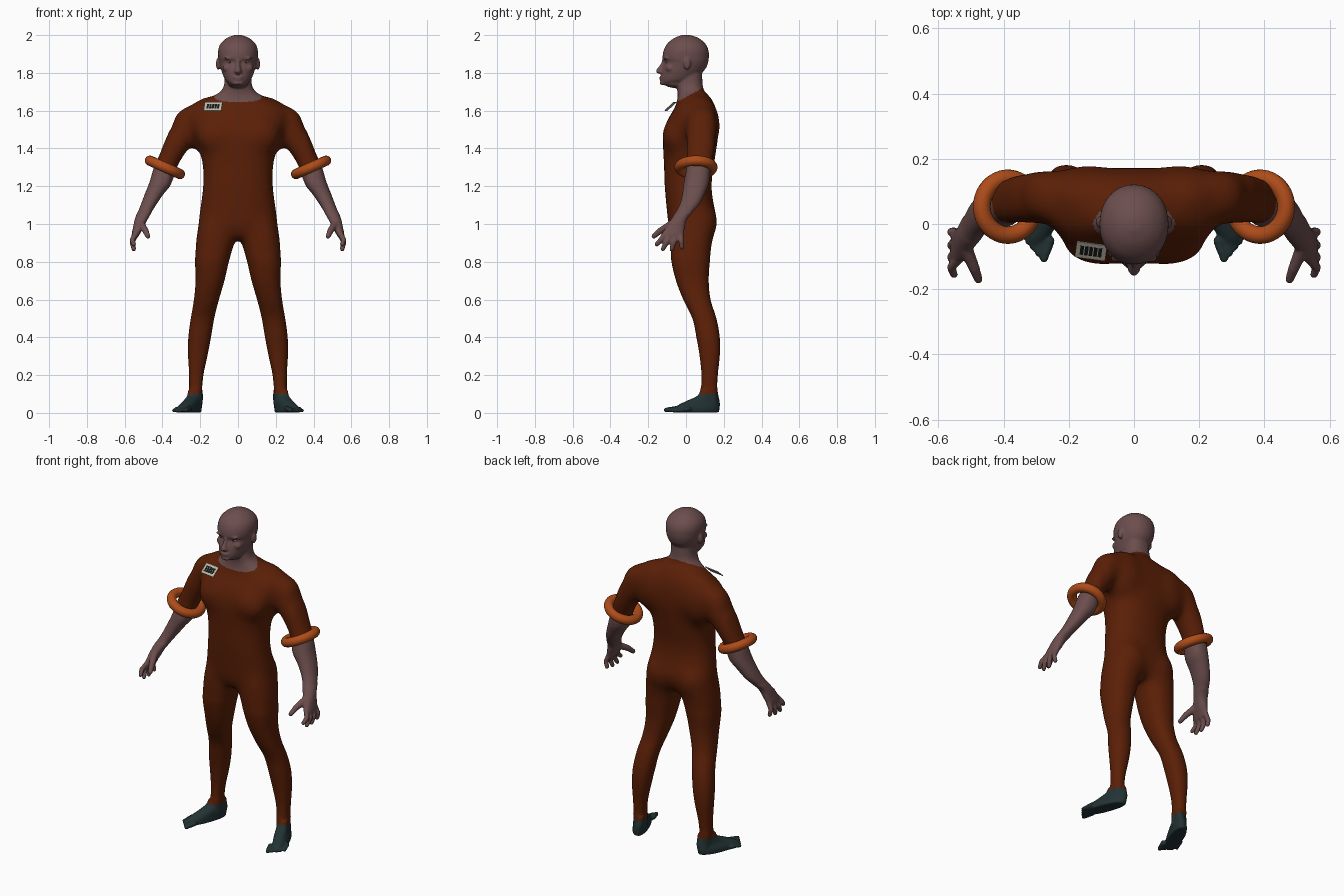
import bpy, bmesh, math
from mathutils import Vector, Matrix, Euler

if "Cube" in bpy.data.objects:
    bpy.data.objects.remove(bpy.data.objects["Cube"], do_unlink=True)


def material(name, rgb):
    m = bpy.data.materials.new(name)
    m.use_nodes = True
    m.diffuse_color = (*rgb, 1)
    shader = next(n for n in m.node_tree.nodes if n.type == 'BSDF_PRINCIPLED')
    shader.inputs["Base Color"].default_value = (*rgb, 1)
    shader.inputs["Roughness"].default_value = 0.7
    return m


suit = material("rust suit", (0.105, 0.014, 0.002))
skin = material("brown skin", (0.15, 0.076, 0.075))
sock = material("dark teal", (0.017, 0.033, 0.035))
orange = material("orange ring", (0.42, 0.072, 0.01))
pale = material("pale patch", (0.52, 0.5, 0.4))
dark = material("near black", (0.01, 0.01, 0.01))

bm = bmesh.new()


def loft(sections, side=1, shear=0.0, sides=40, steps=5, power=2.3):
    """Closed tube through level sections: z, centre x, half width, front y, back y."""
    pts = [Vector(s) for s in sections]
    rows = []
    for i in range(len(pts) - 1):
        a, b, c, d = pts[max(i - 1, 0)], pts[i], pts[i + 1], pts[min(i + 2, len(pts) - 1)]
        for k in range(steps):
            t = k / steps
            rows.append(b + ((c - a) * t + (2 * a - 5 * b + 4 * c - d) * t ** 2
                             + (3 * b - a - 3 * c + d) * t ** 3) / 2)
    rows.append(pts[-1])
    rings = []
    for z, x, w, front, back in rows:
        ring = []
        for k in range(sides):
            t = math.tau * k / sides
            cx, cy = math.cos(t), math.sin(t)
            px = math.copysign(abs(cx) ** (2 / power), cx) * w
            py = math.copysign(abs(cy) ** (2 / power), cy) * (back - front) / 2
            ring.append(bm.verts.new((side * (x + px - shear * py), (front + back) / 2 + py, z)))
        rings.append(ring)
    for lo, hi in zip(rings, rings[1:]):
        for k in range(sides):
            n = (k + 1) % sides
            bm.faces.new((lo[k], lo[n], hi[n], hi[k]))
    bm.faces.new(rings[0][::-1])
    bm.faces.new(rings[-1])


def blob(centre, radii, target=None):
    bmesh.ops.create_uvsphere(target or bm, u_segments=20, v_segments=12, radius=1,
                              matrix=Matrix.LocRotScale(Vector(centre), None, Vector(radii)))


def digit(points, r0, r1):
    """Rounded, tapering finger or toe along a path."""
    n = len(points) - 1
    rad = [r0 + (r1 - r0) * i / n for i in range(n + 1)]
    for p, r in zip(points, rad):
        blob(p, (r, r, r))
    for i in range(n):
        p, q = Vector(points[i]), Vector(points[i + 1])
        rot = (q - p).to_track_quat('Z', 'Y').to_matrix().to_4x4()
        bmesh.ops.create_cone(bm, cap_ends=True, segments=14, radius1=rad[i], radius2=rad[i + 1],
                              depth=(q - p).length, matrix=Matrix.Translation((p + q) / 2) @ rot)


# Torso and neck
loft([(0.92, 0, 0.13, -0.06, 0.11), (0.97, 0, 0.2, -0.088, 0.145), (1.03, 0, 0.209, -0.098, 0.163),
      (1.1, 0, 0.2, -0.105, 0.148), (1.2, 0, 0.187, -0.114, 0.135), (1.3, 0, 0.187, -0.117, 0.147),
      (1.4, 0, 0.208, -0.122, 0.162), (1.47, 0, 0.24, -0.123, 0.172), (1.55, 0, 0.26, -0.1, 0.172),
      (1.61, 0, 0.258, -0.062, 0.16), (1.645, 0, 0.205, -0.048, 0.148), (1.675, 0, 0.14, -0.043, 0.127),
      (1.7, 0, 0.095, -0.045, 0.1), (1.74, 0, 0.073, -0.05, 0.088), (1.82, 0, 0.07, -0.04, 0.085)])

# Head
loft([(1.735, 0, 0.035, -0.128, -0.03), (1.76, 0, 0.066, -0.134, 0.04), (1.8, 0, 0.084, -0.13, 0.085),
      (1.83, 0, 0.093, -0.123, 0.108), (1.857, 0, 0.1, -0.114, 0.117), (1.88, 0, 0.104, -0.124, 0.121),
      (1.92, 0, 0.105, -0.118, 0.119), (1.955, 0, 0.092, -0.099, 0.102), (1.985, 0, 0.058, -0.062, 0.066),
      (2.001, 0, 0.018, -0.02, 0.02)], power=2.1)
# Nose, lips, chin and underside of the jaw
loft([(1.795, 0, 0.012, -0.145, -0.1), (1.804, 0, 0.021, -0.158, -0.1), (1.815, 0, 0.017, -0.158, -0.1),
      (1.845, 0, 0.011, -0.136, -0.1), (1.875, 0, 0.012, -0.124, -0.1)], power=2)
blob((0, -0.131, 1.778), (0.028, 0.011, 0.005))
blob((0, -0.13, 1.766), (0.024, 0.011, 0.006))
blob((0, -0.124, 1.747), (0.03, 0.015, 0.013))
blob((0, -0.055, 1.745), (0.055, 0.06, 0.025))

for s in (1, -1):
    # Brow, ear and cheek
    blob((s * 0.042, -0.106, 1.877), (0.032, 0.013, 0.007))
    blob((s * 0.105, 0.006, 1.848), (0.012, 0.019, 0.033))
    blob((s * 0.05, -0.085, 1.825), (0.032, 0.024, 0.022))
    # Chest, shoulder blade and buttock
    blob((s * 0.1, -0.06, 1.465), (0.12, 0.068, 0.1))
    blob((s * 0.14, 0.08, 1.52), (0.15, 0.102, 0.16))
    blob((s * 0.095, 0.07, 1.01), (0.11, 0.1, 0.12))
    # Arm down to the palm
    loft([(1.63, 0.215, 0.04, 0.04, 0.12), (1.59, 0.25, 0.075, 0.012, 0.155),
          (1.52, 0.272, 0.079, 0.0, 0.166), (1.45, 0.305, 0.078, -0.002, 0.162),
          (1.36, 0.352, 0.067, 0.002, 0.147), (1.3, 0.383, 0.063, 0.002, 0.132),
          (1.22, 0.407, 0.063, -0.013, 0.124), (1.16, 0.443, 0.051, -0.021, 0.102),
          (1.1, 0.475, 0.042, -0.037, 0.072), (1.03, 0.51, 0.035, -0.076, 0.009),
          (0.98, 0.528, 0.028, -0.11, -0.006), (0.945, 0.542, 0.021, -0.124, -0.014),
          (0.928, 0.546, 0.015, -0.12, -0.022)], s)
    # Fingers and thumb
    for y0, y1, z1 in ((-0.11, -0.155, 0.893), (-0.081, -0.122, 0.868),
                       (-0.053, -0.076, 0.866), (-0.028, -0.022, 0.876)):
        digit([(s * 0.54, y0, 0.95), (s * 0.56, (y0 + y1) / 2, (0.94 + z1) / 2),
               (s * 0.552, y1, z1)], 0.0155, 0.0125)
    digit([(s * 0.515, -0.075, 1.0), (s * 0.49, -0.135, 0.965), (s * 0.477, -0.17, 0.935)], 0.021, 0.0135)
    # Leg
    loft([(1.08, 0.11, 0.07, -0.07, 0.12), (1.0, 0.117, 0.092, -0.085, 0.152),
          (0.9, 0.122, 0.103, -0.087, 0.14),
          (0.8, 0.138, 0.09, -0.078, 0.127), (0.7, 0.148, 0.077, -0.054, 0.121),
          (0.6, 0.167, 0.067, -0.016, 0.131), (0.5, 0.188, 0.063, 0.033, 0.162),
          (0.4, 0.203, 0.061, 0.054, 0.18), (0.3, 0.213, 0.052, 0.071, 0.18),
          (0.2, 0.221, 0.039, 0.08, 0.17), (0.1, 0.225, 0.034, 0.075, 0.166),
          (0.04, 0.225, 0.034, 0.068, 0.17)], s)
    # Foot and toes
    loft([(0.002, 0.26, 0.046, -0.07, 0.174), (0.03, 0.257, 0.046, -0.06, 0.179),
          (0.06, 0.24, 0.039, -0.005, 0.179), (0.09, 0.228, 0.035, 0.06, 0.172),
          (0.12, 0.225, 0.033, 0.075, 0.167)], s, shear=0.36, steps=4)
    for k in range(5):
        r = 0.0145 - 0.001 * k
        x, y = 0.276 + 0.0165 * k, -0.107 + 0.0175 * k
        digit([(s * (x - 0.018), y + 0.055, 0.022), (s * x, y, r + 0.001)], r + 0.001, r - 0.002)

# Fuse the parts into one body
bmesh.ops.recalc_face_normals(bm, faces=bm.faces)
mesh = bpy.data.meshes.new("body")
bm.to_mesh(mesh)
bm.free()
body = bpy.data.objects.new("body", mesh)
bpy.context.collection.objects.link(body)
bpy.context.view_layer.objects.active = body
body.select_set(True)
fuse = body.modifiers.new("fuse", 'REMESH')
fuse.mode = 'VOXEL'
fuse.voxel_size = 0.006
bpy.ops.object.modifier_apply(modifier=fuse.name)
body.data.materials.clear()
for m in (suit, skin, sock):
    body.data.materials.append(m)

# Smooth the trunk most, the limbs less, the face, hands and feet only lightly
bm = bmesh.new()
bm.from_mesh(body.data)


def smooth(rule, times):
    verts = [v for v in bm.verts if rule(v.co)]
    for _ in range(times):
        bmesh.ops.smooth_vert(bm, verts=verts, factor=0.5,
                              use_axis_x=True, use_axis_y=True, use_axis_z=True)


smooth(lambda p: 0.82 < p.z < 1.68 and abs(p.x) < 0.36, 110)
smooth(lambda p: 0.13 < p.z < 1.71 and not (abs(p.x) > 0.45 and p.z < 1.06), 25)
smooth(lambda p: True, 2)

# Colour by region: socks, forearms past the rings, head above the collar
ring_centre = Vector((0.387, 0.053, 1.3))
ring_tilt = math.radians(24)
for f in bm.faces:
    c = f.calc_center_median()
    f.smooth = True
    off = Vector((abs(c.x), c.y, c.z)) - ring_centre
    past_ring = off.z * math.cos(ring_tilt) - off.x * math.sin(ring_tilt) < 0
    if c.z < 0.1:
        f.material_index = 2
    elif c.z > 1.672 + 0.55 * c.y or (abs(c.x) > 0.28 and c.z > 0.8 and past_ring):
        f.material_index = 1
    else:
        f.material_index = 0
bm.to_mesh(body.data)
bm.free()

# Arm rings and eyes
for s, label in ((1, "left"), (-1, "right")):
    bpy.ops.mesh.primitive_torus_add(location=(s * ring_centre.x, ring_centre.y, ring_centre.z),
                                     rotation=(0, -s * ring_tilt, 0), major_segments=48,
                                     minor_segments=16, major_radius=0.087, minor_radius=0.027)
    ring = bpy.context.object
    ring.name = label + "_arm_ring"
    ring.data.materials.append(orange)
    bpy.ops.object.shade_smooth()
    for part, radii, y, mat in (("eye", (0.014, 0.01, 0.006), -0.097, pale),
                                ("pupil", (0.005, 0.004, 0.005), -0.104, dark)):
        eb = bmesh.new()
        blob((s * 0.042, y, 1.858), radii, eb)
        me = bpy.data.meshes.new(part)
        eb.to_mesh(me)
        eb.free()
        me.materials.append(mat)
        me.shade_smooth()
        bpy.context.collection.objects.link(bpy.data.objects.new(label + "_" + part, me))

# Chest patch with plain dark bars
tilt = Euler((math.radians(42), 0, math.radians(-8)))
place = Matrix.Translation((-0.132, -0.083, 1.622)) @ tilt.to_matrix().to_4x4()


def plate(name, x, width, height, lift, mat):
    bpy.ops.mesh.primitive_cube_add(size=1)
    ob = bpy.context.object
    ob.name = name
    ob.matrix_world = place @ Matrix.LocRotScale(Vector((x, 0, lift)), None, Vector((width, height, 0.004)))
    ob.data.materials.append(mat)


plate("chest_patch", 0, 0.094, 0.064, 0, pale)
for i in range(5):
    plate("patch_bar", (i - 2) * 0.014, 0.011, 0.036, 0.001, dark)
